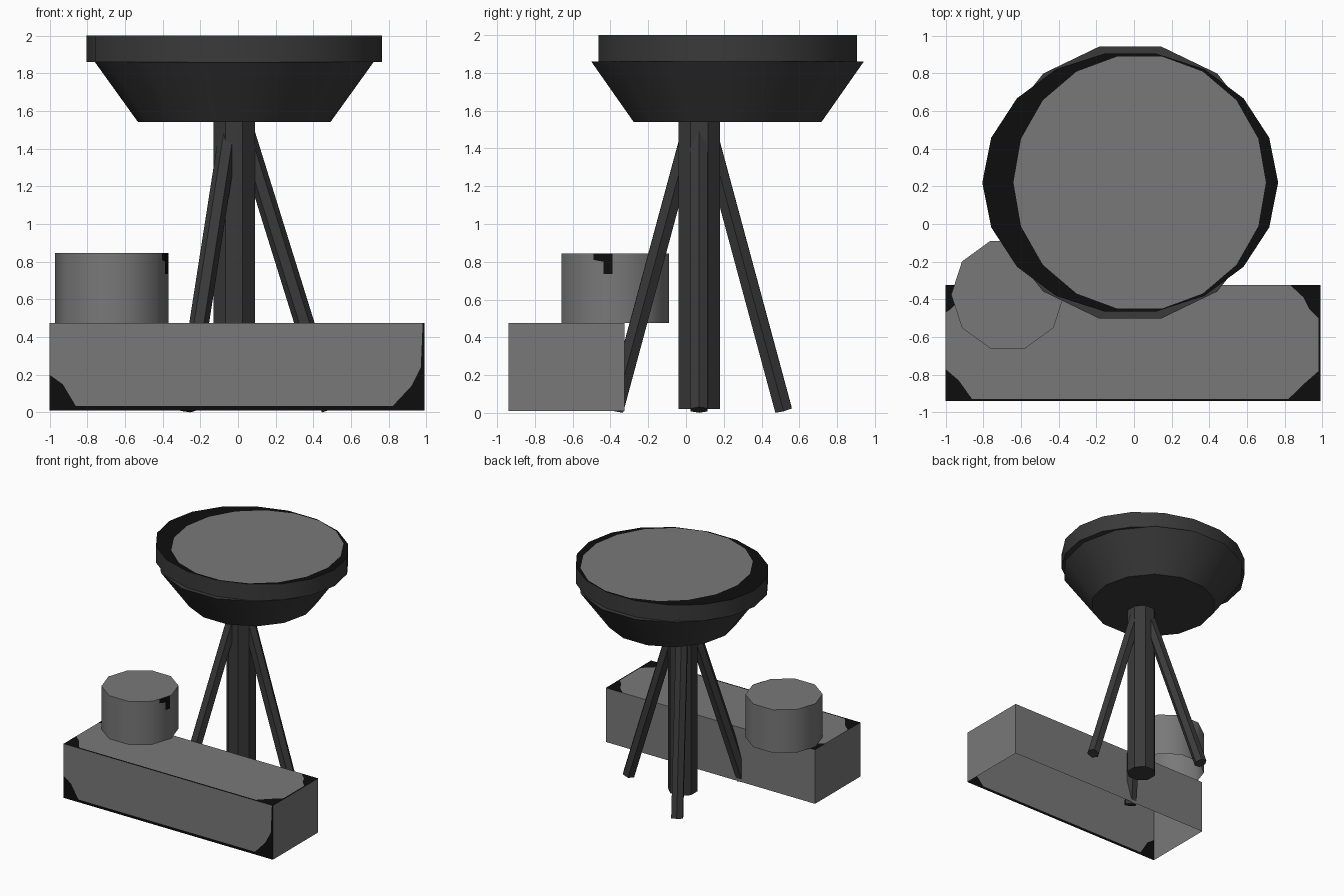
import bpy, bmesh, math
from mathutils import Vector

if "Cube" in bpy.data.objects:
    bpy.data.objects.remove(bpy.data.objects["Cube"])


def material(name, v):
    m = bpy.data.materials.new(name)
    m.diffuse_color = (v, v, v, 1)
    m.use_nodes = True
    m.node_tree.nodes["Principled BSDF"].inputs["Base Color"].default_value = m.diffuse_color
    return m


GREY = material("mid grey", 0.19)
DARK = material("charcoal", 0.042)
BLACK = material("black", 0.004)


def make(name, faces, mats, smooth=True):
    """Object from (points, material index) faces; shared points are merged."""
    bm = bmesh.new()
    for pts, mi in faces:
        bm.faces.new([bm.verts.new(p) for p in pts]).material_index = mi
    bmesh.ops.remove_doubles(bm, verts=bm.verts, dist=1e-4)
    me = bpy.data.meshes.new(name)
    bm.to_mesh(me)
    bm.free()
    for m in mats:
        me.materials.append(m)
    ob = bpy.data.objects.new(name, me)
    bpy.context.collection.objects.link(ob)
    if smooth:
        bpy.ops.object.select_all(action='DESELECT')
        ob.select_set(True)
        bpy.context.view_layer.objects.active = ob
        bpy.ops.object.shade_smooth_by_angle(angle=math.radians(40))
    return ob


def ring(n, cx, cy, z, rx, ry=None, turn=0.0):
    ry = ry or rx
    a = [2 * math.pi * i / n + turn for i in range(n)]
    return [Vector((cx + rx * math.cos(t), cy + ry * math.sin(t), z)) for t in a]


def bridge(low, high, mi=0):
    n = len(low)
    return [((low[i], low[(i + 1) % n], high[(i + 1) % n], high[i]), mi) for i in range(n)]


def prism(low, high, bottom=True, top=True):
    f = bridge(low, high)
    if bottom:
        f.append((low[::-1], 0))
    if top:
        f.append((high, 0))
    return f


CX, CY = -0.02, 0.22

# Seat underside: tapered bowl
make("seat_bowl", prism(ring(14, CX, CY, 1.54, 0.51), ring(14, CX, CY, 1.86, 0.74)), [DARK])

# Seat rim with a grey pad set off-centre in a black border
low = ring(18, CX, CY, 1.86, 0.785, 0.695)
high = ring(18, CX, CY, 2.0, 0.785, 0.695)
pad = ring(18, 0.03, CY, 2.0, 0.67, 0.68)
make("seat_rim", prism(low, high, top=False) + bridge(high, pad, 2) + [(pad, 1)],
     [DARK, GREY, BLACK])

# Central column
PX, PY = -0.02, 0.07
t8 = math.pi / 8
make("centre_column", prism(ring(8, PX, PY, 0.02, 0.118, turn=t8),
                            ring(8, PX, PY, 1.54, 0.118, turn=t8)), [DARK], False)

# Three splayed legs
for i in range(3):
    a = 2 * math.pi * i / 3
    d = Vector((math.cos(a), math.sin(a), 0))
    foot = Vector((PX, PY, 0.016)) + d * 0.515
    head = Vector((PX, PY, 1.54)) + d * 0.04
    axis = (head - foot).normalized()
    side = Vector((0, 0, 1)).cross(d)
    out = side.cross(axis)
    sec = [out * (0.052 * math.cos(k * math.pi / 3)) + side * (0.052 * math.sin(k * math.pi / 3))
           for k in range(6)]
    make(f"splayed_leg_{i + 1}", prism([foot + s for s in sec], [head + s for s in sec]),
         [DARK], False)

# Step box, open underneath, with worn black corners on front and top
X0, X1, Y0, Y1, Z0, Z1 = -1.0, 0.99, -0.94, -0.325, 0.01, 0.475


def front(pts):
    return [(x, Y0, z) for x, z in pts]


def top(pts):
    return [(x, y, Z1) for x, y in pts]


wear_f = [(X0, 0.20), (-0.93, 0.15), (-0.86, 0.033), (0.82, 0.033),
          (0.92, 0.14), (0.97, 0.24), (0.98, Z1)]
wear_t = [(X0, -0.77), (-0.93, -0.83), (-0.86, -0.928), (0.82, -0.928), (0.90, -0.85),
          (0.98, -0.78), (0.98, -0.50), (0.93, -0.45), (0.90, -0.39), (0.83, Y1)]
wear_b = [(-0.86, Y1), (-0.97, -0.45), (X0, -0.47)]
box = [
    (front([(X0, Z1)] + wear_f), 0),
    (front([(X0, Z0), (X1, Z0), (X1, Z1)] + wear_f[::-1]), 1),
    (top(wear_t + wear_b), 0),
    (top([(X0, Y0), (X1, Y0), (X1, Y1)] + wear_t[::-1]), 1),
    (top([(X0, Y1)] + wear_b[::-1]), 1),
    ([(X1, Y0, Z0), (X1, Y1, Z0), (X1, Y1, Z1), (X1, Y0, Z1)], 0),
    ([(X0, Y1, Z0), (X0, Y0, Z0), (X0, Y0, Z1), (X0, Y1, Z1)], 0),
    ([(X1, Y1, Z0), (X0, Y1, Z0), (X0, Y1, Z1), (X1, Y1, Z1)], 0),
]
make("step_box", box, [GREY, BLACK], False)

# Drum standing on the box, open underneath
low = ring(10, -0.67, -0.375, Z1, 0.30)
high = ring(10, -0.67, -0.375, 0.845, 0.30)
make("drum", prism(low, high, bottom=False), [GREY])

# Black chip on one drum facet
p, q = low[0], low[9]
n = Vector((math.cos(math.pi / 10), -math.sin(math.pi / 10), 0)) * 0.003
chip = [(0.08, 0.735), (0.08, 0.845), (0.65, 0.845), (0.65, 0.81), (0.34, 0.80), (0.34, 0.735)]
pts = [p.lerp(q, t) + n + Vector((0, 0, z - Z1)) for t, z in chip]
make("drum_chip", [(pts, 0)], [BLACK], False)
